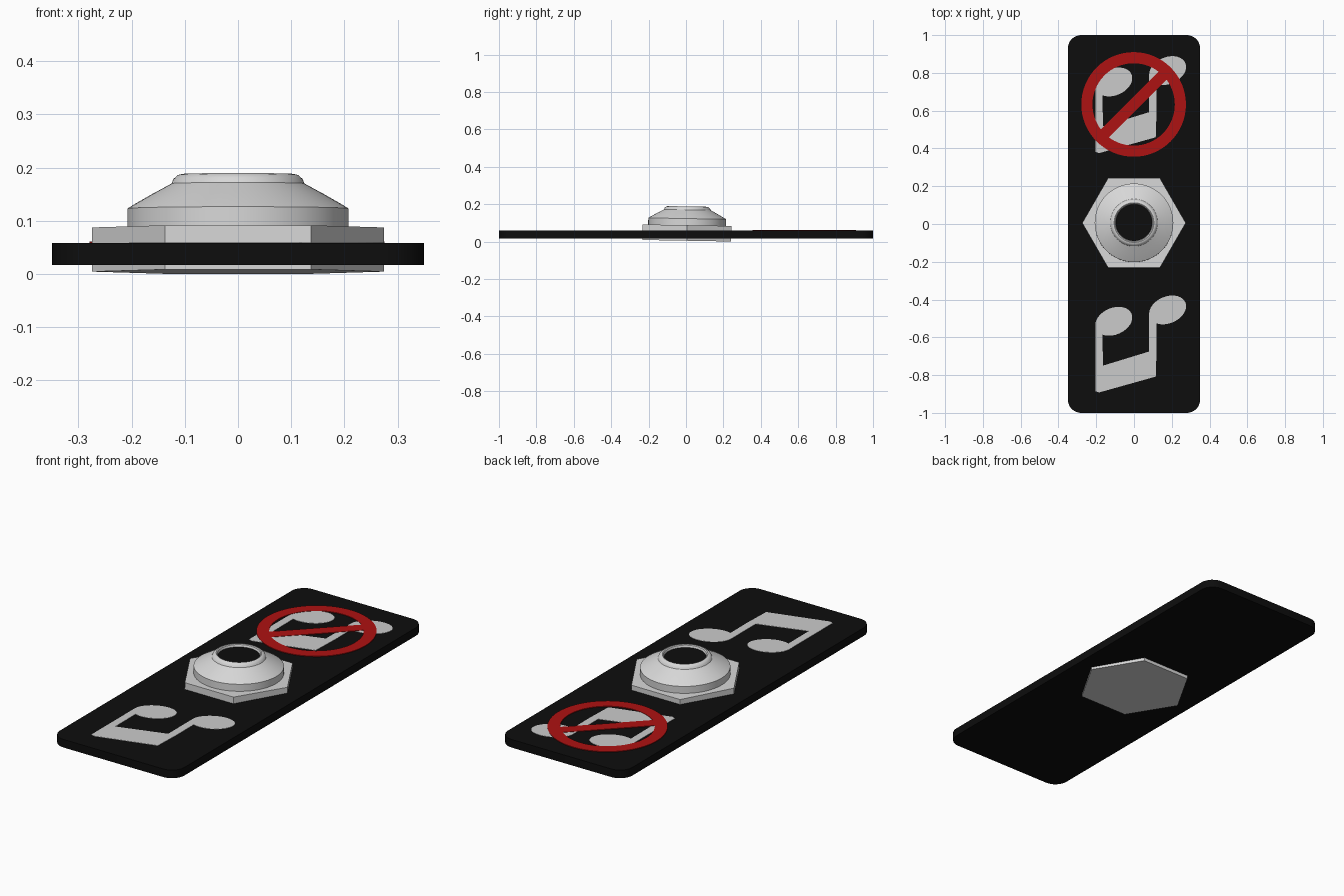
import bpy, bmesh
from math import sin, cos, pi, radians
from mathutils import Matrix, Vector

if "Cube" in bpy.data.objects:
    bpy.data.objects.remove(bpy.data.objects["Cube"])


def material(name, r, g, b):
    m = bpy.data.materials.new(name)
    m.diffuse_color = (r, g, b, 1)
    m.use_nodes = True
    m.node_tree.nodes["Principled BSDF"].inputs["Base Color"].default_value = m.diffuse_color
    return m


BLACK = material("black", 0.004, 0.004, 0.004)
METAL = material("light_metal", 0.68, 0.68, 0.68)
GREY = material("note_grey", 0.6, 0.6, 0.6)
RED = material("sign_red", 0.42, 0.006, 0.006)

# the nut and bushing lean very slightly towards the back
PIVOT = Vector((0, 0.005, 0.046))
TILT = (Matrix.Translation(PIVOT) @ Matrix.Rotation(radians(-1), 4, 'X')
        @ Matrix.Translation(Vector((0, 0, -PIVOT.z))))


def finish(name, bm, mat, matrix=None, smooth=False):
    bmesh.ops.recalc_face_normals(bm, faces=bm.faces)
    if matrix:
        bm.transform(matrix)
    me = bpy.data.meshes.new(name)
    bm.to_mesh(me)
    bm.free()
    me.materials.append(mat)
    ob = bpy.data.objects.new(name, me)
    bpy.context.collection.objects.link(ob)
    if smooth:
        bpy.ops.object.select_all(action='DESELECT')
        ob.select_set(True)
        bpy.context.view_layer.objects.active = ob
        bpy.ops.object.shade_smooth_by_angle(angle=radians(35))
    return ob


def prism(name, outline, z0, z1, mat, matrix=None, smooth=False):
    bm = bmesh.new()
    lo = [bm.verts.new((x, y, z0)) for x, y in outline]
    hi = [bm.verts.new((x, y, z1)) for x, y in outline]
    bm.faces.new(lo[::-1])
    bm.faces.new(hi)
    n = len(outline)
    for i in range(n):
        j = (i + 1) % n
        bm.faces.new((lo[i], lo[j], hi[j], hi[i]))
    return finish(name, bm, mat, matrix, smooth)


def lathe(name, profile, mat, matrix, closed=False, segs=64):
    bm = bmesh.new()
    rings = [[bm.verts.new((r * cos(2 * pi * i / segs), r * sin(2 * pi * i / segs), z))
              for i in range(segs)] for r, z in profile]
    pairs = list(zip(rings, rings[1:]))
    if closed:
        pairs.append((rings[-1], rings[0]))
    for a, b in pairs:
        for i in range(segs):
            j = (i + 1) % segs
            bm.faces.new((a[i], a[j], b[j], b[i]))
    return finish(name, bm, mat, matrix, True)


def arc(cx, cy, rx, ry, a0, a1, n, lean=0.0):
    out = []
    for i in range(n + 1):
        t = radians(a0 + (a1 - a0) * i / n)
        out.append((cx + rx * cos(t), cy + ry * sin(t) + lean * cos(t)))
    return out


# base plate with rounded corners
W, L, R = 0.35, 1.0, 0.07
plate = []
for k, (sx, sy) in enumerate([(1, 1), (-1, 1), (-1, -1), (1, -1)]):
    plate += arc(sx * (W - R), sy * (L - R), R, R, 90 * k, 90 * k + 90, 8)
prism("base_plate", plate, 0.017, 0.058, BLACK, smooth=True)

# hexagonal nut through the plate
prism("hex_nut", arc(0, 0, 0.274, 0.274, 0, 300, 5), 0.0045, 0.0875, METAL, TILT)

# rounded bushing with a lip, and the dark opening inside it
lathe("bushing", [(0.208, 0.085), (0.208, 0.123), (0.195, 0.131), (0.16, 0.151),
                  (0.125, 0.170), (0.121, 0.179), (0.113, 0.186), (0.105, 0.188),
                  (0.100, 0.185), (0.097, 0.178), (0.096, 0.172)], METAL, TILT)
prism("socket_opening", arc(0, 0, 0.097, 0.097, 0, 354.375, 63), 0.168, 0.175, BLACK, TILT)

# paired notes: beam, two stems and two leaning heads in one outline
note = [(-0.165, -0.75), (0.08, -0.675)]
note += arc(0.178, -0.455, 0.098, 0.074, 180, -127, 28, 0.02)
note += [(0.12, -0.66), (0.115, -0.808), (-0.185, -0.892), (-0.205, -0.885)]
note += arc(-0.107, -0.515, 0.098, 0.074, 180, -127, 28, 0.02)
for name, dy in (("note_symbol_front", 0), ("note_symbol_back", 1.267)):
    prism(name, [(x, y + dy) for x, y in note], 0.057, 0.0595, GREY)

# prohibition ring and diagonal bar over the back note
SIGN = Matrix.Translation((-0.002, 0.633, 0))
lathe("ban_ring", [(0.218, 0.057), (0.277, 0.057), (0.277, 0.0612), (0.218, 0.0612)],
      RED, SIGN, closed=True)
prism("ban_bar", [(-0.235, -0.03), (0.235, -0.03), (0.235, 0.03), (-0.235, 0.03)],
      0.057, 0.061, RED, SIGN @ Matrix.Rotation(radians(45), 4, 'Z'))
